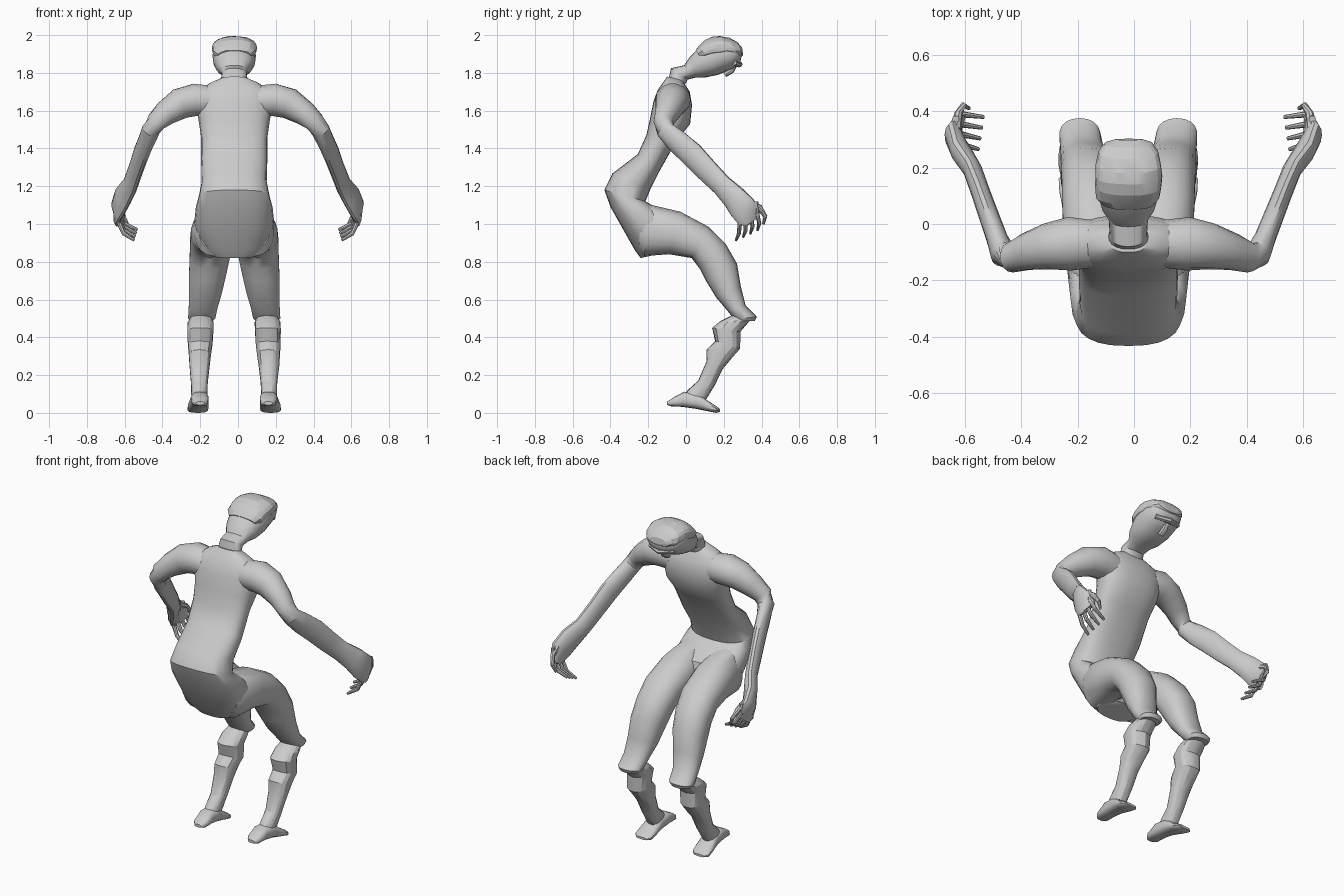
import bpy, bmesh, math, random
from mathutils import Vector

random.seed(4)
CX = -0.02  # the body's middle sits slightly off centre


def skin(name, rings, angle=38):
    """Bridge a list of equal rings into a capped, closed surface."""
    bm = bmesh.new()
    loops = [[bm.verts.new(p) for p in r] for r in rings]
    n = len(loops[0])
    for r0, r1 in zip(loops, loops[1:]):
        for i in range(n):
            j = (i + 1) % n
            bm.faces.new((r0[i], r0[j], r1[j], r1[i]))
    bm.faces.new(loops[0])
    bm.faces.new(loops[-1])
    bmesh.ops.recalc_face_normals(bm, faces=bm.faces)
    me = bpy.data.meshes.new(name)
    bm.to_mesh(me)
    bm.free()
    ob = bpy.data.objects.new(name, me)
    bpy.context.collection.objects.link(ob)
    bpy.ops.object.select_all(action='DESELECT')
    ob.select_set(True)
    bpy.context.view_layer.objects.active = ob
    bpy.ops.object.shade_smooth_by_angle(angle=math.radians(angle))
    return ob


def slices(name, secs, side=1, n=18, power=0.9, jitter=0, angle=38):
    """Sections given as back (y, z), front (y, z), half width, x offset."""
    rings = []
    for ay, az, by, bz, hw, off in secs:
        ring = []
        for i in range(n):
            t = 2 * math.pi * i / n
            c, s = math.cos(t), math.sin(t)
            c = math.copysign(abs(c) ** power, c)
            s = math.copysign(abs(s) ** power, s)
            k = 1 + random.uniform(-jitter, jitter)
            ring.append(Vector((CX + side * off + hw * s * k,
                                (ay + by) / 2 + (by - ay) / 2 * c * k,
                                (az + bz) / 2 + (bz - az) / 2 * c * k)))
        rings.append(ring)
    return skin(name, rings, angle)


def tube(name, pts, n=12):
    """Elliptical tube: x, y, z, horizontal radius, vertical radius."""
    P = [Vector(p[:3]) for p in pts]
    rings = []
    for i, p in enumerate(pts):
        t = (P[min(i + 1, len(P) - 1)] - P[max(i - 1, 0)]).normalized()
        h = Vector((0, 0, 1)).cross(t).normalized()
        v = t.cross(h)
        rings.append([P[i] + h * p[3] * math.cos(a) + v * p[4] * math.sin(a)
                      for a in (2 * math.pi * k / n for k in range(n))])
    return skin(name, rings)


# Torso and hips, bent forward from a pushed-back pelvis
slices("torso", [(ay, az, by, bz, w, 0) for ay, az, by, bz, w in (
    (-.24, .82, -.10, .85, .12), (-.27, .86, -.04, .93, .19),
    (-.335, .975, -.07, 1.04, .212), (-.40, 1.09, -.16, 1.09, .203),
    (-.432, 1.18, -.215, 1.12, .187), (-.39, 1.267, -.19, 1.18, .172),
    (-.255, 1.37, -.14, 1.28, .175), (-.21, 1.47, -.05, 1.44, .175),
    (-.19, 1.56, .022, 1.53, .188), (-.172, 1.65, .032, 1.63, .205),
    (-.15, 1.71, .02, 1.70, .19), (-.12, 1.752, -.01, 1.745, .125),
    (-.10, 1.78, -.015, 1.762, .068))], n=24, power=.8)

# Neck and head, face tilted downward
slices("head", [(ay, az, by, bz, w, 0) for ay, az, by, bz, w in (
    (-.095, 1.75, -.01, 1.73, .075), (-.08, 1.825, .01, 1.765, .066),
    (-.01, 1.84, .05, 1.775, .07), (.02, 1.885, .10, 1.775, .095),
    (.07, 1.935, .17, 1.79, .112), (.12, 1.975, .22, 1.81, .115),
    (.18, 1.985, .265, 1.83, .112), (.24, 1.975, .288, 1.86, .095),
    (.285, 1.94, .293, 1.885, .055))], n=20)

# Ragged short hair over the crown
slices("hair", [(ay, az, by, bz, w, 0) for ay, az, by, bz, w in (
    (.05, 1.92, .09, 1.86, .088), (.07, 1.945, .12, 1.87, .112),
    (.10, 1.975, .17, 1.87, .117), (.14, 1.992, .2, 1.87, .119),
    (.18, 1.995, .24, 1.88, .117), (.23, 1.985, .28, 1.88, .106),
    (.27, 1.965, .3, 1.89, .085), (.297, 1.935, .302, 1.9, .05))],
    n=24, jitter=.025, angle=15)

# Nose and brow on the underside of the head
tube("nose", [(CX, .262, 1.845, .012, .012), (CX, .24, 1.812, .018, .016),
              (CX, .205, 1.79, .02, .014)], 8)
tube("brow", [(CX - .08, .255, 1.855, .014, .014), (CX, .28, 1.845, .02, .016),
              (CX + .08, .255, 1.855, .014, .014)], 8)

thigh = [
    (-.25, .87, -.24, 1.08, .085, .105), (-.22, .83, -.20, 1.105, .105, .107),
    (-.09, .84, -.03, 1.065, .115, .115), (.03, .82, .12, .985, .113, .123),
    (.075, .76, .21, .895, .107, .13), (.105, .70, .27, .79, .10, .14),
    (.16, .61, .29, .67, .088, .152), (.22, .54, .315, .57, .077, .165),
    (.255, .495, .375, .51, .073, .172), (.27, .485, .365, .487, .06, .173)]
shin = [
    (.24, .515, .35, .50, .055, .175), (.18, .485, .325, .475, .068, .177),
    (.14, .45, .287, .43, .07, .178), (.155, .38, .285, .34, .066, .18),
    (.11, .335, .24, .285, .06, .182), (.108, .27, .195, .235, .055, .183),
    (.065, .17, .155, .15, .045, .184), (.01, .12, .12, .09, .043, .185),
    (-.02, .08, .10, .06, .04, .185)]
foot = [
    (-.10, .042, -.10, .06, .022, .18), (-.08, .035, -.07, .08, .042, .18),
    (-.02, .032, -.01, .112, .047, .182), (.05, .022, .06, .105, .048, .185),
    (.11, .01, .115, .065, .055, .19), (.16, .0, .16, .036, .055, .193),
    (.18, .006, .18, .02, .035, .193)]
arm = [
    (.13, -.07, 1.65, .085, .085), (.21, -.07, 1.657, .095, .088),
    (.29, -.08, 1.637, .082, .083), (.37, -.10, 1.585, .065, .066),
    (.42, -.118, 1.54, .054, .054), (.45, -.108, 1.495, .047, .052),
    (.475, -.05, 1.44, .038, .062), (.505, .03, 1.37, .036, .066),
    (.535, .11, 1.285, .034, .062), (.565, .19, 1.205, .034, .058),
    (.605, .25, 1.145, .038, .068), (.632, .30, 1.085, .034, .076),
    (.63, .335, 1.04, .024, .07), (.622, .35, 1.015, .014, .05)]


for side, label in ((-1, "left"), (1, "right")):
    # Bent leg and foot
    slices(label + "_thigh", thigh, side)
    slices(label + "_shin", shin, side, n=16, jitter=.03, angle=22)
    slices(label + "_foot", foot, side, n=14, power=.75)

    # Arm reaching down and forward, with a flat palm
    last = len(arm) - 1
    tube(label + "_arm", [(side * x + CX * (1 - i / last), y, z, rh, rv)
                          for i, (x, y, z, rh, rv) in enumerate(arm)], 14)

    # Curled fingers and thumb
    for i in range(4):
        y, z = .28 + .03 * i, 1.035 + .018 * i
        tube(f"{label}_finger_{i + 1}", [
            (side * .632, y, z + .03, .013, .014),
            (side * .63, y + .005, z - .03, .012, .013),
            (side * .605, y + .006 * i, z - .085, .011, .012),
            (side * (.55 - .006 * i), y - .015 + .008 * i, z - .12, .007, .008)], 8)
    tube(label + "_thumb", [
        (side * .63, .335, 1.11, .018, .022), (side * .622, .39, 1.085, .015, .017),
        (side * .605, .42, 1.04, .011, .012), (side * .585, .41, 1.0, .007, .008)], 8)
